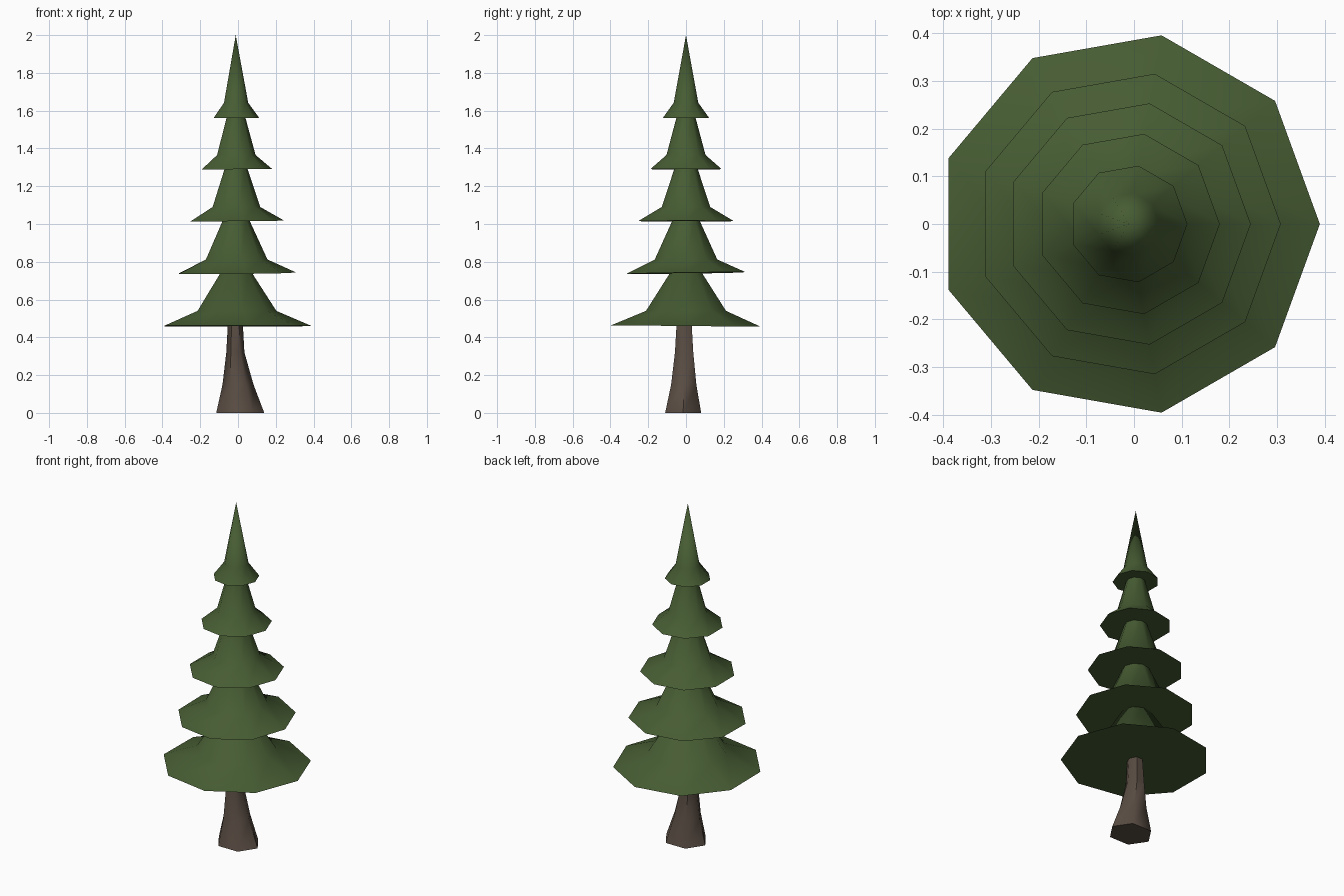
import bpy, bmesh, math

if "Cube" in bpy.data.objects:
    bpy.data.objects.remove(bpy.data.objects["Cube"])


def material(name, rgb):
    m = bpy.data.materials.new(name)
    m.diffuse_color = (*rgb, 1)
    m.use_nodes = True
    m.node_tree.nodes["Principled BSDF"].inputs["Base Color"].default_value = m.diffuse_color
    return m


def loft(name, rings, sides, mat, angle):
    """Skin rings of (cx, cy, z, rx, ry, tilt_x, tilt_y); zero radius gives a tip."""
    bm = bmesh.new()
    loops = []
    for cx, cy, z, rx, ry, tx, ty in rings:
        count = sides if rx else 1
        loop = []
        for i in range(count):
            a = 2 * math.pi * i / sides
            dx, dy = rx * math.cos(a), ry * math.sin(a)
            loop.append(bm.verts.new((cx + dx, cy + dy, z + tx * dx + ty * dy)))
        loops.append(loop)
    for low, high in zip(loops, loops[1:]):
        for i in range(sides):
            j = (i + 1) % sides
            if len(high) == 1:
                bm.faces.new((low[i], low[j], high[0]))
            else:
                bm.faces.new((low[i], low[j], high[j], high[i]))
    bm.faces.new(loops[0][::-1])
    if len(loops[-1]) > 1:
        bm.faces.new(loops[-1])
    mesh = bpy.data.meshes.new(name)
    bm.to_mesh(mesh)
    bm.free()
    mesh.materials.append(mat)
    ob = bpy.data.objects.new(name, mesh)
    bpy.context.collection.objects.link(ob)
    bpy.context.view_layer.objects.active = ob
    ob.select_set(True)
    bpy.ops.object.shade_smooth_by_angle(angle=math.radians(angle))
    ob.select_set(False)
    return ob


green = material("pine green", (0.062, 0.108, 0.033))
brown = material("bark brown", (0.1, 0.073, 0.056))

# Flared trunk, ending inside the lowest tier
loft("trunk", [
    (0.012, -0.015, 0.0, 0.127, 0.11, 0, 0),
    (0.0, -0.012, 0.15, 0.082, 0.077, 0, 0),
    (-0.014, -0.01, 0.32, 0.048, 0.056, 0, 0),
    (-0.014, -0.01, 0.5, 0.038, 0.044, 0, 0),
], 6, brown, 60)

# Branch tiers: rim z, rim radius, kink z, kink radius, top z, top radius, tilts
tiers = [
    (0.46, 0.402, 0.54, 0.215, 0.75, 0.08, 0.0, -0.01),
    (0.74, 0.32, 0.812, 0.168, 1.025, 0.07, 0.01, 0.015),
    (1.015, 0.257, 1.09, 0.13, 1.30, 0.06, 0.01, 0.0),
    (1.29, 0.192, 1.365, 0.105, 1.575, 0.048, 0.01, 0.0),
    (1.562, 0.124, 1.642, 0.066, 2.0, 0.0, 0.0, 0.0),
]
for n, (z0, r0, z1, r1, z2, r2, tx, ty) in enumerate(tiers, 1):
    c = -0.012
    loft(f"branch_tier_{n}", [
        (c, 0, z0, r0, r0, tx, ty),
        (c, 0, z1, r1, r1, 0, 0),
        (c, 0, z2, r2, r2, 0, 0),
    ], 9, green, 60)
